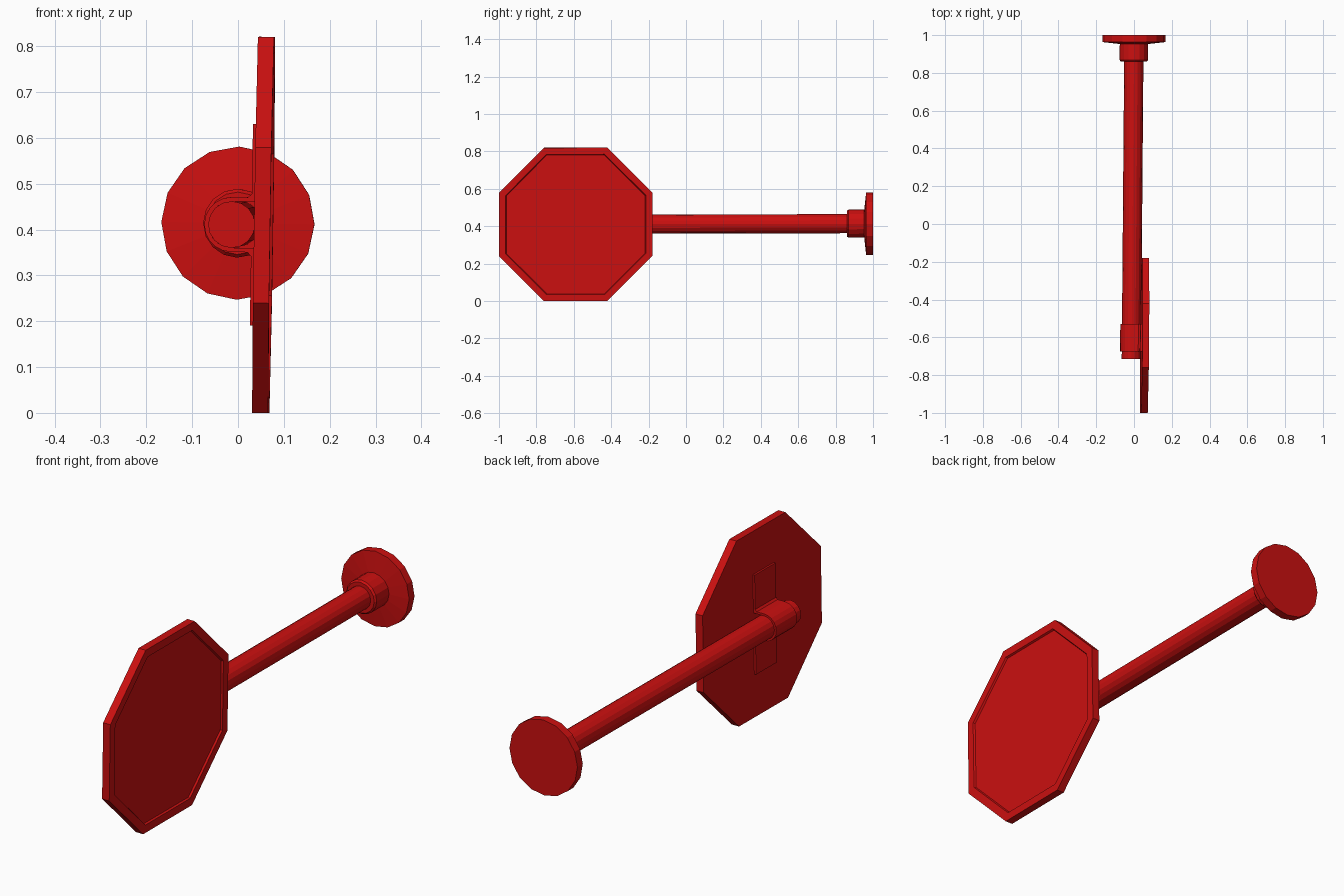
import bpy, bmesh, math
from mathutils import Vector

if "Cube" in bpy.data.objects:
    bpy.data.objects.remove(bpy.data.objects["Cube"])

Z0 = 0.411          # height of the pole axis
SIGN_Y = -0.59      # centre of the octagon along the pole

red = bpy.data.materials.new("red_paint")
red.diffuse_color = (0.6, 0.005, 0.005, 1)
red.use_nodes = True
red.node_tree.nodes["Principled BSDF"].inputs["Base Color"].default_value = red.diffuse_color


def place(p):
    """Local (x, y, z about the pole axis) to world, with the slight lean of the model."""
    x, y, z = p
    return Vector((x + 0.0082 * (y - 1) + 0.0155 * z, y,
                   Z0 + z - 0.0155 * x + 0.0018 * (y - SIGN_Y)))


def loft(name, rings, caps=True):
    """Skin a list of equal-length rings and close both ends."""
    bm = bmesh.new()
    vs = [[bm.verts.new(place(p)) for p in r] for r in rings]
    n = len(rings[0])
    for a, b in zip(vs, vs[1:]):
        for i in range(n):
            j = (i + 1) % n
            bm.faces.new((a[i], a[j], b[j], b[i]))
    bm.faces.new(vs[0][::-1])
    bm.faces.new(vs[-1])
    bmesh.ops.recalc_face_normals(bm, faces=bm.faces)
    me = bpy.data.meshes.new(name)
    bm.to_mesh(me)
    bm.free()
    me.materials.append(red)
    ob = bpy.data.objects.new(name, me)
    bpy.context.collection.objects.link(ob)
    return ob


def ring_y(r, y, n=16):
    return [(r * math.cos(2 * math.pi * i / n), y, r * math.sin(2 * math.pi * i / n))
            for i in range(n)]


def octagon(apothem, x):
    r = apothem / math.cos(math.pi / 8)
    return [(x, SIGN_Y + r * math.cos(math.pi / 8 + i * math.pi / 4),
             r * math.sin(math.pi / 8 + i * math.pi / 4)) for i in range(8)]


# Pole
loft("pole", [ring_y(0.051, -0.715), ring_y(0.051, 0.97)])

# Wall flange with collar
loft("wall_flange", [ring_y(r, y) for r, y in
     [(0.068, 0.86), (0.075, 0.868), (0.075, 0.953), (0.167, 0.963), (0.167, 1.0)]])

# Octagonal sign plate with a raised rim on the outer face
loft("sign_plate", [octagon(0.41, 0.0515), octagon(0.41, 0.0865),
                    octagon(0.375, 0.0865), octagon(0.371, 0.0785)])


# Bracket strap wrapped round the pole
def arc(r, n=10):
    return [(r * math.cos(t), r * math.sin(t))
            for t in (math.pi / 2 + math.pi * i / n for i in range(n + 1))]


outer = [(0.043, 0.22), (0.043, 0.068), (0.035, 0.06)] + arc(0.06) + \
        [(0.035, -0.06), (0.043, -0.068), (0.043, -0.22)]
inner = [(0.0525, 0.22), (0.0525, 0.051)] + arc(0.0505) + [(0.0525, -0.051), (0.0525, -0.22)]
profile = outer + inner[::-1]
loft("bracket", [[(x, y, z) for x, z in profile] for y in (-0.675, -0.53)])
